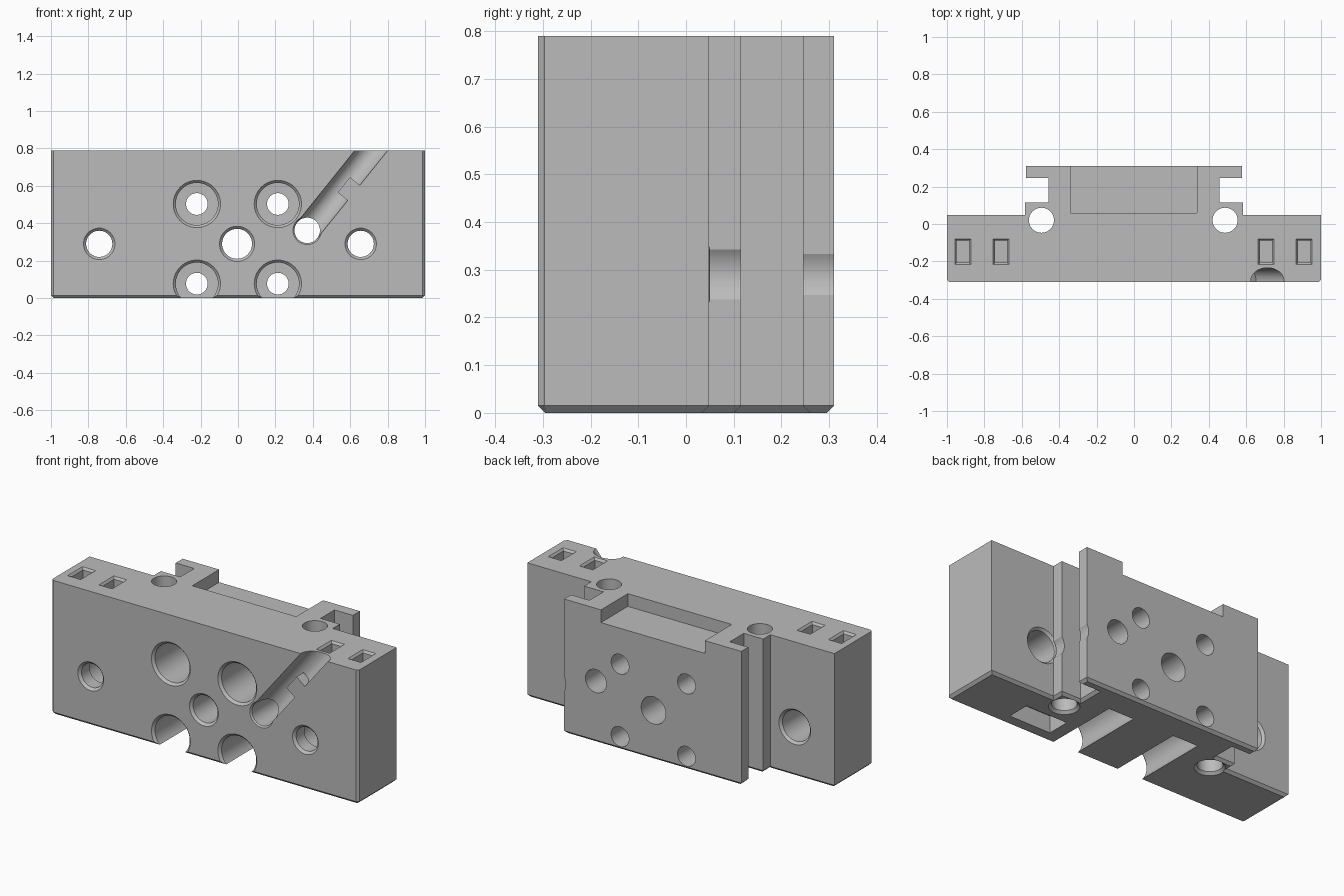
import bpy, bmesh, math
from mathutils import Vector, Matrix

if "Cube" in bpy.data.objects:
    bpy.data.objects.remove(bpy.data.objects["Cube"])

HEIGHT, FRONT, BACK, CHAMFER = 0.79, -0.31, 0.31, 0.015

grey = bpy.data.materials.new("matte_grey")
grey.use_nodes = True
grey.diffuse_color = (0.5, 0.5, 0.5, 1)
for node in grey.node_tree.nodes:
    if node.type == 'BSDF_PRINCIPLED':
        node.inputs["Base Color"].default_value = (0.5, 0.5, 0.5, 1)


def make_object(name, bm):
    bmesh.ops.recalc_face_normals(bm, faces=bm.faces)
    mesh = bpy.data.meshes.new(name)
    bm.to_mesh(mesh)
    bm.free()
    mesh.materials.append(grey)
    obj = bpy.data.objects.new(name, mesh)
    bpy.context.collection.objects.link(obj)
    return obj


def lathe(name, origin, axis, stations, sides=48):
    """Solid of revolution through (distance, radius) stations."""
    bm = bmesh.new()
    turn = Vector((0, 0, 1)).rotation_difference(Vector(axis).normalized())
    rings = []
    for dist, radius in stations:
        ring = []
        for i in range(sides):
            a = 2 * math.pi * i / sides
            p = Vector((radius * math.cos(a), radius * math.sin(a), dist))
            ring.append(bm.verts.new(Vector(origin) + turn @ p))
        rings.append(ring)
    for low, high in zip(rings, rings[1:]):
        for i in range(sides):
            j = (i + 1) % sides
            bm.faces.new((low[i], low[j], high[j], high[i]))
    bm.faces.new(rings[0])
    bm.faces.new(rings[-1])
    return make_object(name, bm)


def box(name, x, y, z):
    bm = bmesh.new()
    size = [b - a for a, b in (x, y, z)]
    mid = [(a + b) / 2 for a, b in (x, y, z)]
    bmesh.ops.create_cube(bm, size=1, matrix=Matrix.Translation(mid) @ Matrix.Diagonal((*size, 1)))
    return make_object(name, bm)


def funnel(name, x, y, z):
    """Rectangular pocket cutter with a small chamfer round its mouth."""
    obj = box(name, x, y, z)
    lip = 0.013
    bm = bmesh.new()
    bm.from_mesh(obj.data)
    cut = bmesh.ops.bisect_plane(bm, geom=bm.verts[:] + bm.edges[:] + bm.faces[:],
                                 plane_co=(0, 0, HEIGHT - lip), plane_no=(0, 0, 1))
    mx, my = sum(x) / 2, sum(y) / 2
    for v in bm.verts:
        if v.co.z < HEIGHT - lip / 2:
            v.co.x -= math.copysign(lip, v.co.x - mx)
            v.co.y -= math.copysign(lip, v.co.y - my)
    bm.to_mesh(obj.data)
    bm.free()
    return obj


# Block with stepped T-shaped rail, extruded upward
half = [(0, FRONT), (1 - 0.013, FRONT), (1, FRONT + 0.013), (1, 0.048), (0.583, 0.048),
        (0.583, 0.115), (0.457, 0.115), (0.457, 0.245), (0.577, 0.245), (0.577, BACK)]
outline = half[1:] + [(-x, y) for x, y in reversed(half[1:])]
bm = bmesh.new()
base = bm.faces.new([bm.verts.new((x, y, 0)) for x, y in outline])
top = bmesh.ops.extrude_face_region(bm, geom=[base], use_keep_orig=True)
bmesh.ops.translate(bm, vec=(0, 0, HEIGHT),
                    verts=[g for g in top["geom"] if isinstance(g, bmesh.types.BMVert)])
bmesh.ops.recalc_face_normals(bm, faces=bm.faces)
bottom_edges = [e for e in bm.edges if all(v.co.z < 0.001 for v in e.verts)]
bmesh.ops.bevel(bm, geom=bottom_edges, offset=CHAMFER, segments=1, affect='EDGES')
block = make_object("mounting_block", bm)

cutters = []
Y, Z = (0, 1, 0), (0, 0, 1)


def bore(name, x, z, stations):
    cutters.append(lathe(name, (x, 0, z), Y, stations))


def straight(r, lip):
    return [(FRONT - 0.01, r + lip + 0.01), (FRONT + lip, r), (BACK + 0.02, r)]


# Four deep counterbores, the lower pair open through the underside
for x in (-0.22, 0.213):
    for z in (0.503, 0.077):
        bore("counterbore", x, z, [(FRONT - 0.01, 0.136), (FRONT + 0.014, 0.113),
                                   (0.15, 0.113), (0.152, 0.058), (BACK + 0.02, 0.058)])

# Central hole and wire hole
bore("centre_hole", -0.005, 0.29, straight(0.08, 0.014))
bore("wire_hole", 0.37, 0.362, straight(0.068, 0.008))

# Outer screw holes, widened from the back
for x in (-0.742, 0.656):
    bore("screw_hole", x, 0.29, [(FRONT - 0.01, 0.094), (FRONT + 0.014, 0.07), (-0.22, 0.07),
                                 (-0.218, 0.09), (0.034, 0.09), (0.048, 0.103),
                                 (0.049, 0.09), (BACK + 0.02, 0.09)])

# Vertical rod holes with chamfered lower mouths
for x in (-0.495, 0.487):
    cutters.append(lathe("rod_hole", (x, 0.02, 0), Z,
                         [(-0.01, 0.092), (0.015, 0.067), (HEIGHT + 0.02, 0.067)]))

# Slots in the top face
for x in (-0.915, -0.711, 0.706, 0.91):
    cutters.append(funnel("top_slot", (x - 0.046, x + 0.046), (-0.22, -0.076), (0.68, HEIGHT + 0.004)))

# Shallow top recess behind and pocket beneath
cutters.append(box("top_recess", (-0.34, 0.337), (0.06, BACK + 0.02), (0.715, HEIGHT + 0.02)))
cutters.append(box("under_pocket", (0.37, 0.64), (-0.235, -0.1), (-0.02, 0.1)))

# Slanted wire channel across the front
start = Vector((0.37, -0.303, 0.362))
along = Vector((0.345, 0, 0.43)).normalized()
cutters.append(lathe("wire_channel", start, along, [(0, 0.069), (0.75, 0.069)]))

bpy.context.view_layer.objects.active = block
for cutter in cutters:
    cutter.hide_render = True
    mod = block.modifiers.new(cutter.name, 'BOOLEAN')
    mod.operation, mod.solver, mod.object = 'DIFFERENCE', 'EXACT', cutter
    bpy.ops.object.modifier_apply(modifier=mod.name)
for cutter in cutters:
    bpy.data.objects.remove(cutter)

# Retaining tab over one side of the channel
tab = box("wire_tab", (0, 0.078), (FRONT, -0.245), (0.26, 0.365))
across = Vector((along.z, 0, -along.x))
for v in tab.data.vertices:
    v.co = Vector((start.x, v.co.y, start.z)) + across * v.co.x + along * v.co.z

bpy.ops.object.select_all(action='DESELECT')
block.select_set(True)
bpy.ops.object.shade_smooth_by_angle(angle=math.radians(25))
